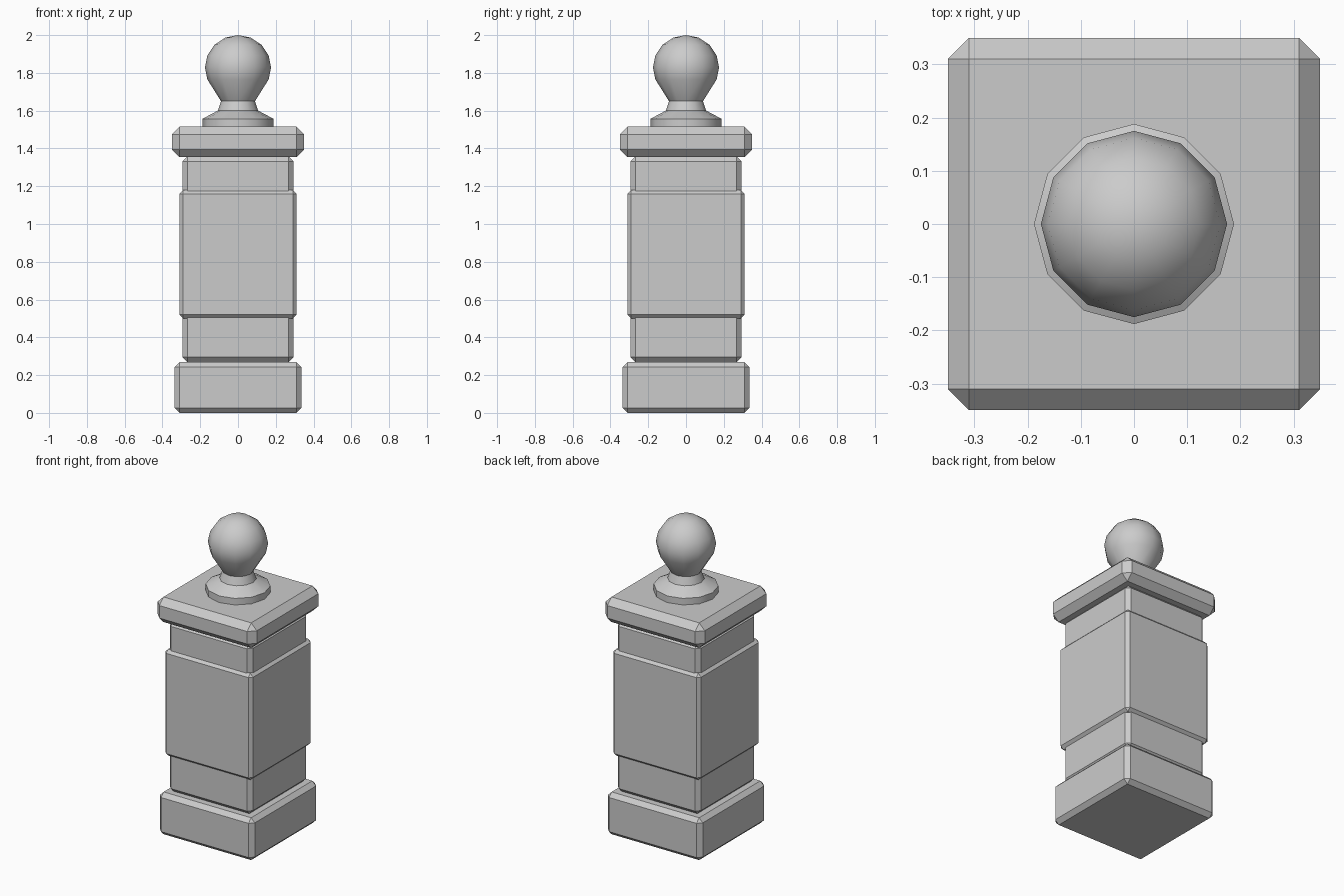
import bpy, bmesh, math

if "Cube" in bpy.data.objects:
    bpy.data.objects.remove(bpy.data.objects["Cube"])


def block(name, half, z0, z1, bevel):
    """Square block with single-step chamfered edges."""
    bm = bmesh.new()
    bmesh.ops.create_cube(bm, size=1)
    bmesh.ops.scale(bm, vec=(2 * half, 2 * half, z1 - z0), verts=bm.verts)
    bmesh.ops.translate(bm, vec=(0, 0, (z0 + z1) / 2), verts=bm.verts)
    bmesh.ops.bevel(bm, geom=bm.edges[:], offset=bevel, segments=1,
                    profile=0.5, affect='EDGES')
    me = bpy.data.meshes.new(name)
    bm.to_mesh(me)
    bm.free()
    ob = bpy.data.objects.new(name, me)
    bpy.context.collection.objects.link(ob)
    return ob


def lathe(name, profile, sides=12):
    """Spin a (radius, z) profile round z; zero radius makes a pole."""
    bm = bmesh.new()
    rings = []
    for r, z in profile:
        n = sides if r > 0 else 1
        rings.append([bm.verts.new((r * math.cos(math.tau * i / sides),
                                    r * math.sin(math.tau * i / sides), z))
                      for i in range(n)])
    for a, b in zip(rings, rings[1:]):
        for i in range(sides):
            j = (i + 1) % sides
            if len(b) == 1:
                bm.faces.new((a[i], a[j], b[0]))
            else:
                bm.faces.new((a[i], a[j], b[j], b[i]))
    bm.faces.new(rings[0][::-1])
    me = bpy.data.meshes.new(name)
    bm.to_mesh(me)
    bm.free()
    ob = bpy.data.objects.new(name, me)
    bpy.context.collection.objects.link(ob)
    bpy.ops.object.select_all(action='DESELECT')
    ob.select_set(True)
    bpy.context.view_layer.objects.active = ob
    bpy.ops.object.shade_smooth_by_angle(angle=math.radians(38))
    return ob


# Square pillar, bottom to top
block("plinth", 0.335, 0, 0.27, 0.026)
block("shaft", 0.294, 0.27, 1.358, 0.026)
block("shaft_sleeve", 0.31, 0.50, 1.18, 0.02)
block("cap", 0.35, 1.355, 1.515, 0.04)

# Turned finial: collar, neck and ball
lathe("finial", [(0.188, 1.51), (0.188, 1.557), (0.107, 1.60), (0.09, 1.65),
                 (0.162, 1.765), (0.175, 1.83), (0.162, 1.892),
                 (0.124, 1.949), (0.067, 1.987), (0, 2.0)])
